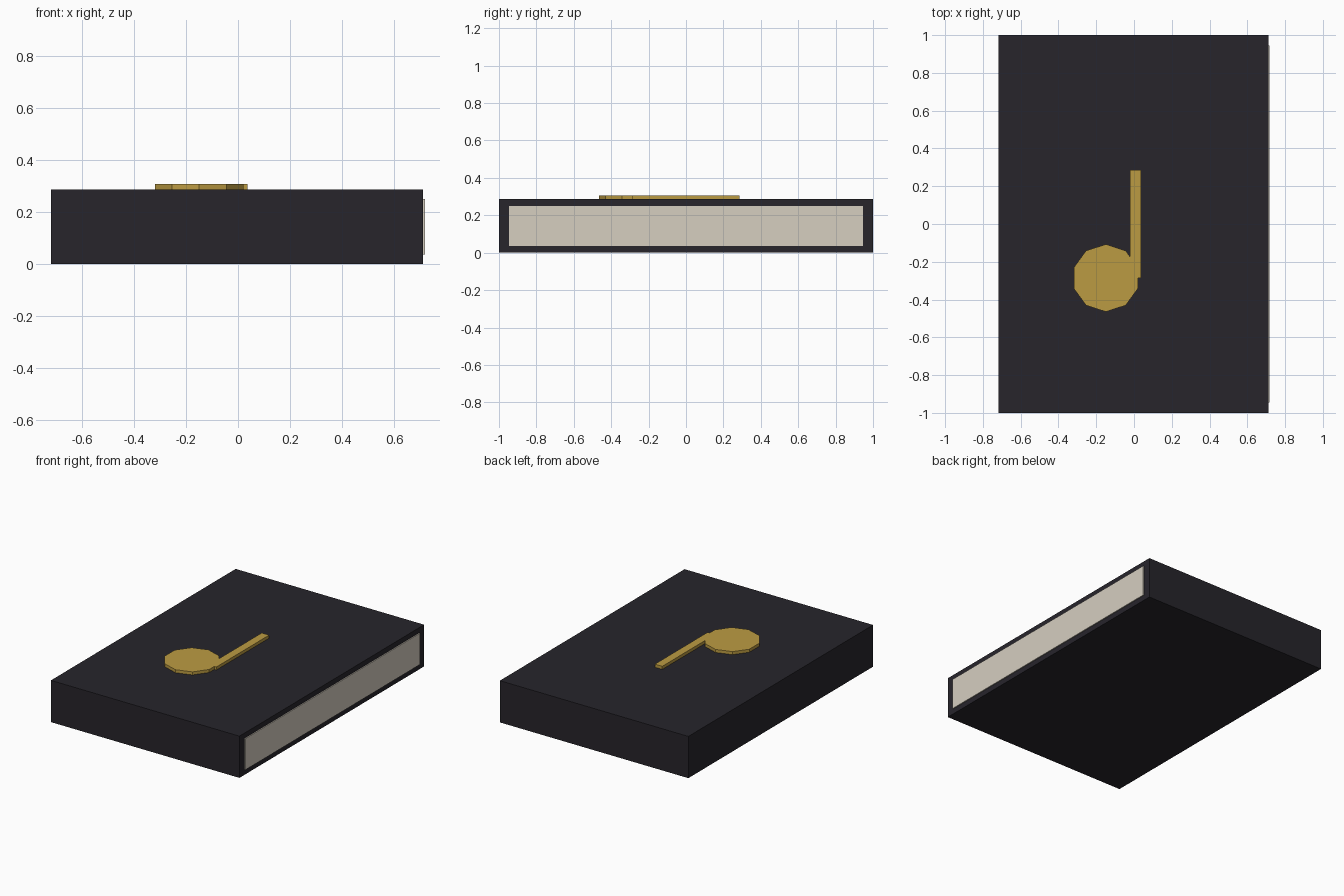
import bpy, bmesh
from math import pi
from mathutils import Matrix, Vector

if "Cube" in bpy.data.objects:
    bpy.data.objects.remove(bpy.data.objects["Cube"])


def material(name, rgb):
    m = bpy.data.materials.new(name)
    m.diffuse_color = (*rgb, 1)
    m.use_nodes = True
    m.node_tree.nodes["Principled BSDF"].inputs["Base Color"].default_value = m.diffuse_color
    return m


def finish(name, bm, mat):
    mesh = bpy.data.meshes.new(name)
    bm.to_mesh(mesh)
    bm.free()
    mesh.materials.append(mat)
    ob = bpy.data.objects.new(name, mesh)
    bpy.context.collection.objects.link(ob)
    return ob


def box(name, lo, hi, mat):
    lo, hi = Vector(lo), Vector(hi)
    bm = bmesh.new()
    bmesh.ops.create_cube(bm, size=1, matrix=Matrix.Translation((lo + hi) / 2)
                          @ Matrix.Diagonal((*(hi - lo), 1)))
    return finish(name, bm, mat)


def disc(name, centre, radius, z0, z1, sides, mat):
    bm = bmesh.new()
    place = Matrix.Translation((*centre, (z0 + z1) / 2)) @ Matrix.Rotation(pi / 2, 4, 'Z')
    bmesh.ops.create_cone(bm, cap_ends=True, segments=sides, radius1=radius,
                          radius2=radius, depth=z1 - z0, matrix=place)
    # keep a corner pointing along y
    far = max(v.co.y for v in bm.verts) - centre[1]
    if far < radius * 0.999:
        bmesh.ops.rotate(bm, verts=bm.verts, cent=(*centre, 0),
                         matrix=Matrix.Rotation(pi / sides, 3, 'Z'))
    return finish(name, bm, mat)


dark = material("dark_cover", (0.020, 0.018, 0.024))
paper = material("paper", (0.67, 0.62, 0.53))
gold = material("gold", (0.50, 0.33, 0.055))

TOP = 0.286      # top of the cover
RAISED = 0.307   # top of the emblem

# Closed book: solid cover with the page block showing on the +x edge
box("book_cover", (-0.718, -1, 0), (0.711, 1, TOP), dark)
box("page_block", (-0.65, -0.946, 0.036), (0.718, 0.946, 0.25), paper)

# Raised emblem on the cover: ten-sided head and straight stem
disc("emblem_head", (-0.149, -0.286), 0.1786, TOP - 0.005, RAISED, 10, gold)
box("emblem_stem", (-0.02, -0.286, TOP - 0.005), (0.036, 0.286, RAISED), gold)
